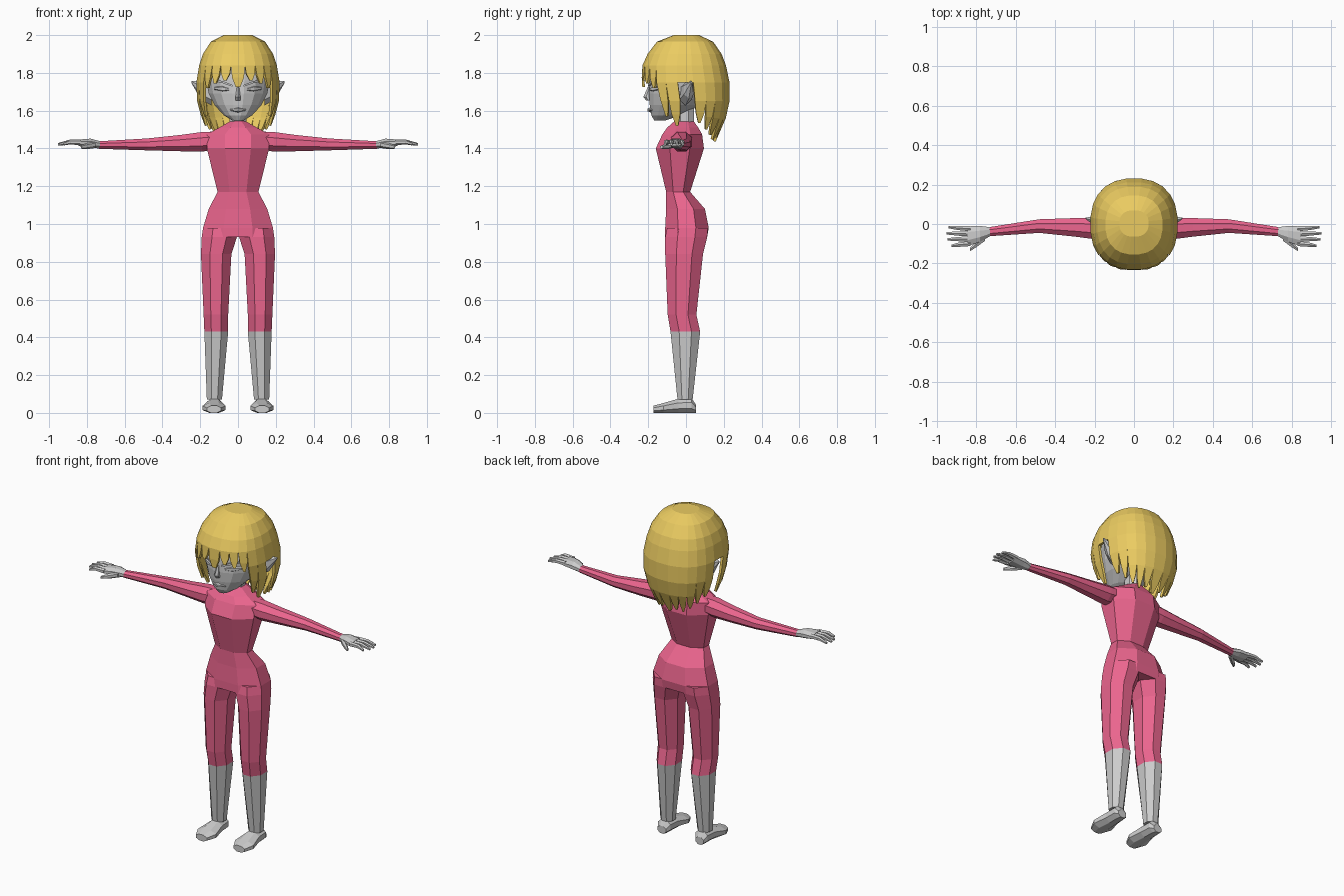
import bpy, bmesh
from math import sin, cos, pi, radians, copysign

if "Cube" in bpy.data.objects:
    bpy.data.objects.remove(bpy.data.objects["Cube"])


def material(name, rgb):
    m = bpy.data.materials.new(name)
    m.diffuse_color = (*rgb, 1)
    m.use_nodes = True
    m.node_tree.nodes["Principled BSDF"].inputs["Base Color"].default_value = m.diffuse_color
    return m


PINK = material("pink_cloth", (0.83, 0.13, 0.27))
GOLD = material("golden_hair", (0.83, 0.60, 0.12))


def finish(name, bm, mat=None, mirror=False):
    bmesh.ops.recalc_face_normals(bm, faces=bm.faces)
    me = bpy.data.meshes.new(name)
    bm.to_mesh(me)
    bm.free()
    ob = bpy.data.objects.new(name, me)
    bpy.context.collection.objects.link(ob)
    if mat:
        me.materials.append(mat)
    if mirror:
        ob.modifiers.new("mirror", 'MIRROR')
    return ob


def loft(name, axis, rings, n=8, mat=None, mirror=False):
    """Each ring is (position on axis, u min, u max, v min, v max); u, v are the other axes in xyz order."""
    bm = bmesh.new()
    loops = []
    for p, u0, u1, v0, v1 in rings:
        loop = []
        for i in range(n):
            a = 2 * pi * (i + 0.5) / n
            k = cos(pi / n)                      # flats touch the given extents
            u = (u0 + u1) / 2 + (u1 - u0) / 2 * cos(a) / k
            v = (v0 + v1) / 2 + (v1 - v0) / 2 * sin(a) / k
            loop.append(bm.verts.new({'x': (p, u, v), 'y': (u, p, v), 'z': (u, v, p)}[axis]))
        loops.append(loop)
    for a, b in zip(loops, loops[1:]):
        for i in range(n):
            bm.faces.new((a[i], a[(i + 1) % n], b[(i + 1) % n], b[i]))
    bm.faces.new(loops[0])
    bm.faces.new(loops[-1])
    return finish(name, bm, mat, mirror)


def sym(rows):
    """Rows (z, half width, y front, y back) to loft rings centred on x = 0."""
    return [(z, -w, w, f, b) for z, w, f, b in rows]


# Suit: torso, upper legs, sleeves
loft("torso", 'z', sym([(1.545, .04, -.06, .04), (1.51, .10, -.10, .065), (1.475, .165, -.125, .085),
                        (1.40, .165, -.16, .095), (1.17, .108, -.105, .022), (1.08, .155, -.105, .10),
                        (0.98, .185, -.11, .12), (0.93, .188, -.11, .112)]), 8, PINK)
loft("trouser_leg", 'z', [(.98, .004, .185, -.10, .115), (.93, .006, .192, -.11, .112),
                          (.84, .035, .196, -.11, .09), (.52, .052, .182, -.097, .055),
                          (.43, .052, .178, -.082, .075)], 8, PINK, True)
loft("sleeve", 'x', [(.10, -.08, .03, 1.40, 1.49), (.19, -.078, .032, 1.383, 1.487),
                     (.30, -.064, .03, 1.385, 1.472), (.48, -.045, .024, 1.39, 1.453),
                     (.735, -.062, -.016, 1.398, 1.438)], 8, PINK, True)

# Lower legs and feet
loft("lower_leg", 'z', [(.43, .052, .178, -.082, .075), (.07, .085, .165, -.045, .035)], 8, None, True)
loft("foot", 'y', [(.052, .10, .155, .0, .045), (.03, .085, .167, 0, .078), (-.04, .08, .17, 0, .075),
                   (-.12, .065, .188, 0, .052), (-.172, .09, .165, 0, .038)], 8, None, True)

# Hands
loft("palm", 'x', [(.73, -.062, -.016, 1.40, 1.438), (.78, -.09, -.01, 1.403, 1.452),
                   (.845, -.112, -.012, 1.413, 1.447)], 8, None, True)
for i, (y, dy, tip) in enumerate([(-.024, .008, .94), (-.05, .003, .952), (-.075, -.003, .947), (-.099, -.012, .925)]):
    rows = []
    for x, r, z, s in [(.83, .013, 1.432, 0), (.89, .011, 1.434, .5), (tip, .006, 1.422, 1)]:
        c = y + dy * s
        rows.append((x, c - r, c + r, z - r, z + r))
    loft(f"finger_{i + 1}", 'x', rows, 6, None, True)
loft("thumb", 'x', [(.755, -.085, -.05, 1.405, 1.435), (.80, -.118, -.088, 1.398, 1.425),
                    (.832, -.138, -.122, 1.40, 1.415)], 6, None, True)

# Neck and head
loft("neck", 'z', sym([(1.48, .045, -.06, .04), (1.66, .042, -.06, .045)]), 8)
loft("head", 'z', sym([(1.548, .03, -.168, -.11), (1.575, .075, -.183, -.03), (1.63, .125, -.192, .07),
                       (1.69, .155, -.196, .13), (1.76, .168, -.192, .15), (1.85, .165, -.18, .16),
                       (1.93, .11, -.12, .11)]), 16)

# Face details
loft("nose", 'z', sym([(1.725, .006, -.20, -.17), (1.672, .013, -.222, -.17), (1.655, .014, -.208, -.17)]), 6)
loft("lips", 'x', [(-.042, -.188, -.17, 1.601, 1.607), (0, -.203, -.17, 1.592, 1.616),
                   (.042, -.188, -.17, 1.601, 1.607)], 6)
loft("brow", 'x', [(.03, -.202, -.18, 1.727, 1.737), (.08, -.186, -.16, 1.745, 1.757),
                   (.13, -.147, -.12, 1.757, 1.764)], 4, None, True)
loft("eye", 'x', [(.045, -.196, -.17, 1.708, 1.718), (.085, -.179, -.15, 1.70, 1.732),
                  (.125, -.146, -.12, 1.712, 1.724)], 6, None, True)
loft("ear", 'x', [(.14, -.035, .03, 1.635, 1.745), (.20, -.01, .04, 1.67, 1.75),
                  (.245, .025, .032, 1.745, 1.755)], 6, None, True)

# Hair: faceted cap whose columns end in tapered locks
PROFILE = [(2.0, .075, -.065, .07), (1.965, .145, -.155, .145), (1.90, .187, -.205, .19),
           (1.84, .207, -.232, .213), (1.75, .222, -.237, .232), (1.65, .218, -.215, .232),
           (1.56, .195, -.19, .212), (1.42, .14, -.13, .15)]
STEP = 15


def hair_point(deg, z):
    """Point on the hair surface; 0 degrees is the front."""
    for p, q in zip(PROFILE, PROFILE[1:]):
        if z >= q[0] - 1e-6:
            break
    t = (p[0] - z) / (p[0] - q[0])
    w, f, b = [p[i] + (q[i] - p[i]) * t for i in (1, 2, 3)]
    s, c = sin(radians(deg)), cos(radians(deg))
    s, c = [copysign(abs(v) ** .85, v) for v in (s, c)]
    return (w * s, (f + b) / 2 - (b - f) / 2 * c, z)


# Per column from front to back: (profile row where the lock starts, tip height or None)
LOCKS = [(3, 1.725), (3, 1.76), (3, 1.745), (3, 1.72), (4, 1.57), (5, 1.52), (4, None),
         (5, 1.535), (5, 1.50), (6, 1.47), (6, 1.445), (6, 1.455), (6, 1.435)]
bm = bmesh.new()
count = 360 // STEP
grid = [[bm.verts.new(hair_point((k - .5) * STEP, row[0])) for k in range(count)] for row in PROFILE[:7]]
bm.faces.new(grid[0])
for k in range(count):
    start, tip = LOCKS[min(k, count - k)]
    k2 = (k + 1) % count
    for r in range(start):
        bm.faces.new((grid[r][k], grid[r][k2], grid[r + 1][k2], grid[r + 1][k]))
    if tip:
        upper = (grid[start][k], grid[start][k2])
        for t, half in ((.55, .40), (1, .12)):   # lock narrows towards its tip
            z = PROFILE[start][0] + (tip - PROFILE[start][0]) * t
            lower = tuple(bm.verts.new(hair_point((k + s * half) * STEP, z)) for s in (-1, 1))
            bm.faces.new((upper[0], upper[1], lower[1], lower[0]))
            upper = lower
bmesh.ops.delete(bm, geom=[v for v in bm.verts if not v.link_faces], context='VERTS')
hair = finish("hair", bm, GOLD)
solid = hair.modifiers.new("thickness", 'SOLIDIFY')
solid.thickness = .014
solid.offset = -1
